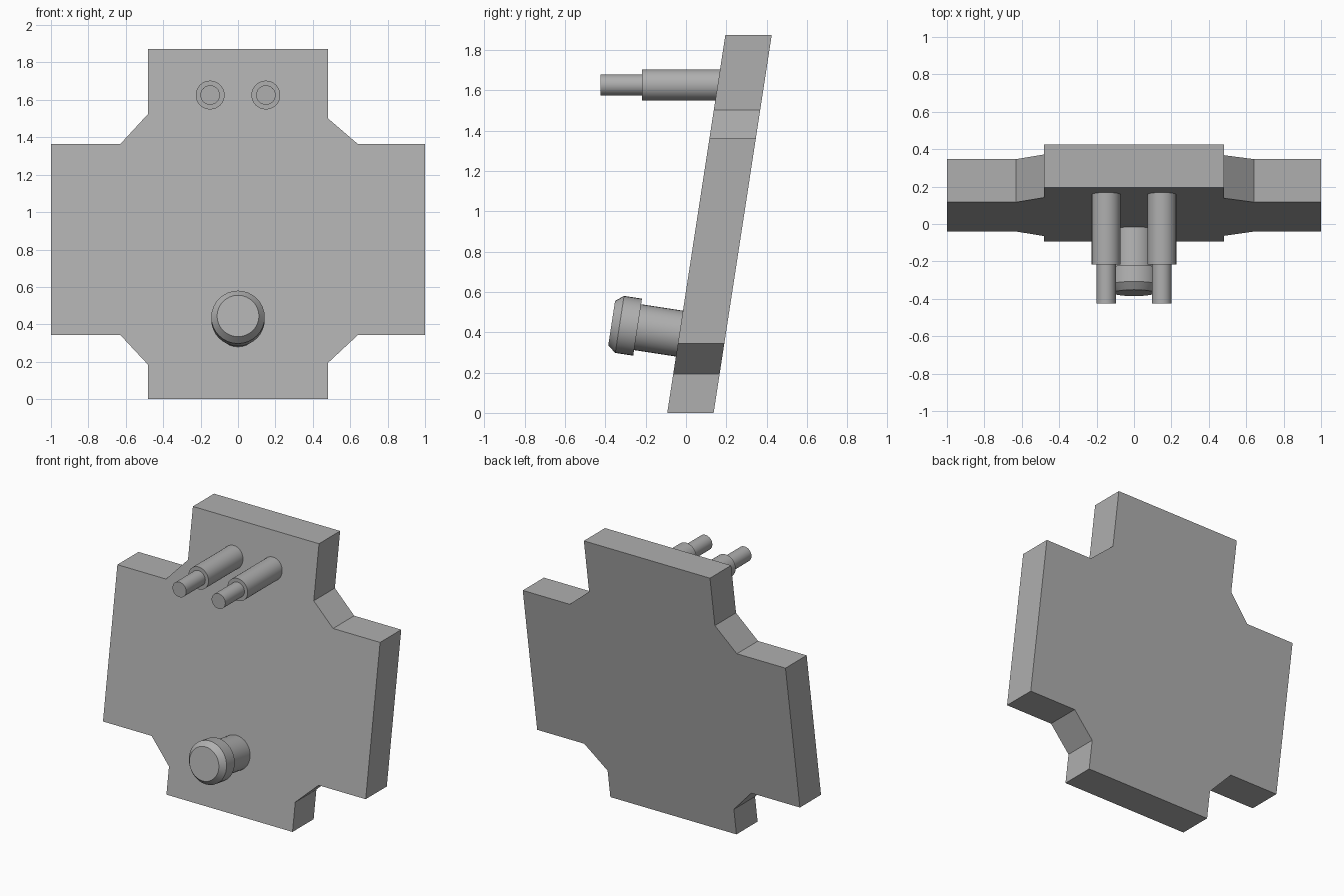
import bpy, bmesh, math
from mathutils import Vector

if "Cube" in bpy.data.objects:
    bpy.data.objects.remove(bpy.data.objects["Cube"])

SLOPE = 0.288 / 1.873      # backward lean per unit of height
FRONT, THICK = -0.093, 0.23

grey = bpy.data.materials.new("dark_grey")
grey.diffuse_color = (0.43, 0.43, 0.43, 1)
grey.use_nodes = True
grey.node_tree.nodes["Principled BSDF"].inputs["Base Color"].default_value = grey.diffuse_color


def finish(name, bm):
    bmesh.ops.recalc_face_normals(bm, faces=bm.faces[:])
    mesh = bpy.data.meshes.new(name)
    bm.to_mesh(mesh)
    bm.free()
    mesh.materials.append(grey)
    ob = bpy.data.objects.new(name, mesh)
    bpy.context.collection.objects.link(ob)
    return ob


def lathe(name, profile, origin, axis, segments=32):
    """Closed turned part: profile is (radius, distance along axis)."""
    bm = bmesh.new()
    rot = Vector(axis).to_track_quat('Z', 'Y')
    rings = []
    for r, d in profile:
        rings.append([bm.verts.new(Vector(origin) + rot @ Vector(
            (r * math.cos(a), r * math.sin(a), d)))
            for a in (2 * math.pi * i / segments for i in range(segments))])
    for lo, hi in zip(rings, rings[1:]):
        for i in range(segments):
            j = (i + 1) % segments
            bm.faces.new((lo[i], lo[j], hi[j], hi[i]))
    bm.faces.new(rings[0])
    bm.faces.new(rings[-1])
    ob = finish(name, bm)
    bpy.ops.object.select_all(action='DESELECT')
    ob.select_set(True)
    bpy.context.view_layer.objects.active = ob
    bpy.ops.object.shade_smooth_by_angle(angle=math.radians(30))
    return ob


# Leaning cross-shaped plate, outline in (x, z)
outline = [(-0.48, 0), (0.48, 0), (0.48, 0.193), (0.642, 0.344),
           (1, 0.344), (1, 1.363), (0.642, 1.363), (0.48, 1.502),
           (0.48, 1.873), (-0.48, 1.873), (-0.48, 1.526), (-0.63, 1.363),
           (-1, 1.363), (-1, 0.344), (-0.63, 0.344), (-0.48, 0.183)]
bm = bmesh.new()
face = bm.faces.new([bm.verts.new((x, FRONT + SLOPE * z, z)) for x, z in outline])
ext = bmesh.ops.extrude_face_region(bm, geom=[face], use_keep_orig=True)
bmesh.ops.translate(bm, vec=(0, THICK, 0),
                    verts=[v for v in ext['geom'] if isinstance(v, bmesh.types.BMVert)])
finish("plate", bm)

# Pair of stepped horizontal pins near the top
for side, x in (("left", -0.149), ("right", 0.149)):
    lathe(f"{side}_pin", [(0.077, 0), (0.077, 0.427), (0.052, 0.427), (0.052, 0.635)],
          (x, 0.21, 1.626), (0, -1, 0))

# Knob square to the plate: stem, wider head, chamfered face
lathe("knob", [(0.115, -0.29), (0.115, 0), (0.143, 0), (0.143, 0.09), (0.112, 0.13)],
      (0, -0.24, 0.425), (0, -1, SLOPE))
